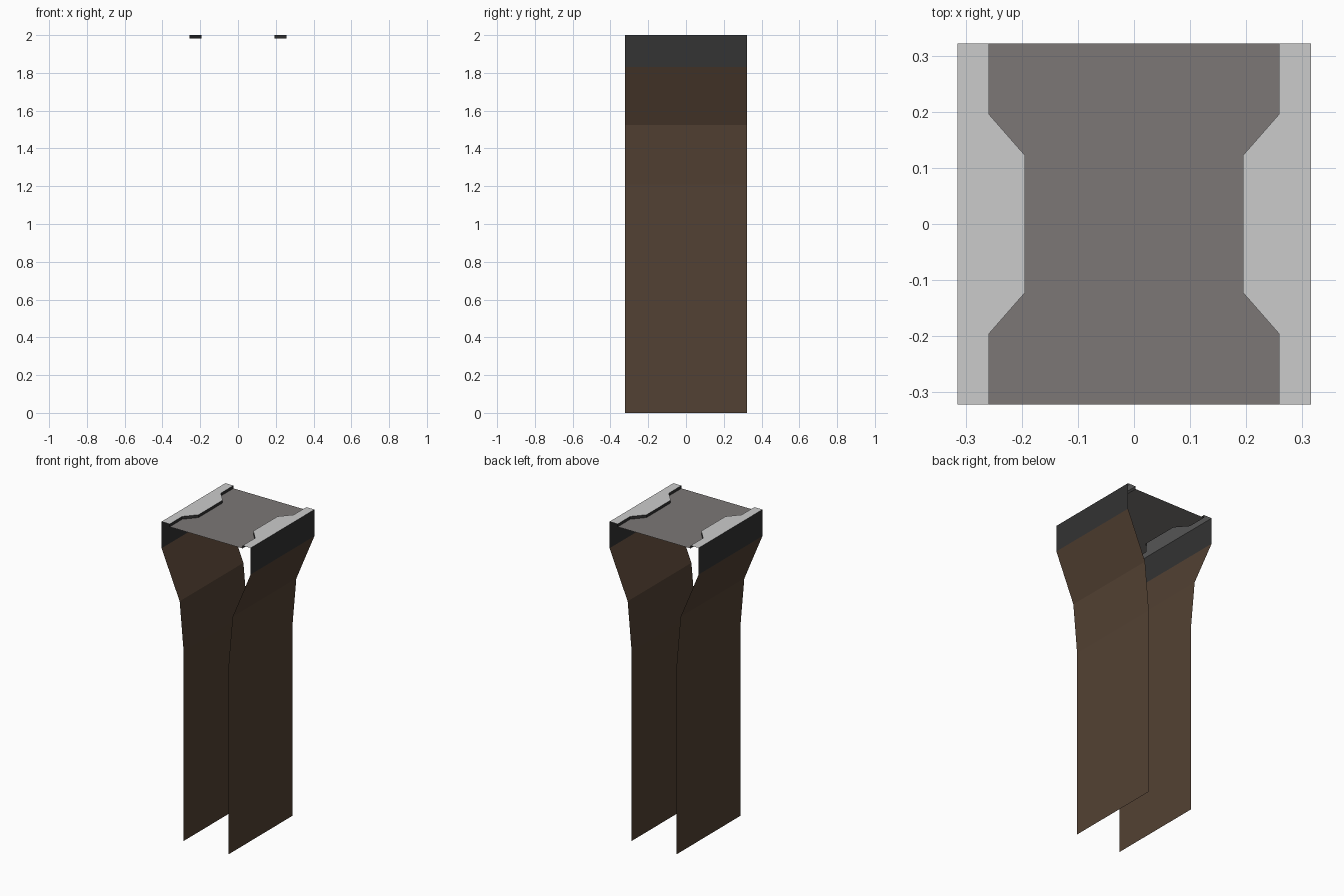
import bpy

if "Cube" in bpy.data.objects:
    bpy.data.objects.remove(bpy.data.objects["Cube"])

HALF_Y = 0.322          # half depth of the pillar
TOP, PLATE_Z = 2.0, 1.982


def material(name, rgb):
    m = bpy.data.materials.new(name)
    m.diffuse_color = (*rgb, 1)
    m.use_nodes = True
    m.node_tree.nodes["Principled BSDF"].inputs["Base Color"].default_value = m.diffuse_color
    return m


brown = material("dark_brown", (0.086, 0.053, 0.033))
charcoal = material("charcoal", (0.033, 0.033, 0.033))
light_grey = material("light_grey", (0.60, 0.60, 0.60))
warm_grey = material("warm_grey", (0.20, 0.187, 0.183))


def build(name, verts, faces, mat):
    mesh = bpy.data.meshes.new(name)
    mesh.from_pydata(verts, [], faces)
    mesh.materials.append(mat)
    mesh.update()
    ob = bpy.data.objects.new(name, mesh)
    bpy.context.collection.objects.link(ob)
    return ob


def strip(name, lower, upper, mat):
    """Sheet of quads between two matching rows of points."""
    n = len(lower)
    return build(name, lower + upper,
                 [(i, i + 1, n + i + 1, n + i) for i in range(n - 1)], mat)


def extrude_profile(name, profile, side, mat):
    """Sweep an (x, z) profile through the full depth, facing outward."""
    a = [(side * x, -side * HALF_Y, z) for x, z in profile]
    b = [(side * x, side * HALF_Y, z) for x, z in profile]
    ob = strip(name, a, b, mat)
    ob.data.flip_normals()
    return ob


# Inner outline of the rim, front to back, as (x, y)
outline = [(0.258, -HALF_Y), (0.258, -0.195), (0.194, -0.122),
           (0.194, 0.122), (0.258, 0.195), (0.258, HALF_Y)]

for side, label in ((-1, "left"), (1, "right")):
    # flaring side sheet and upright collar band
    extrude_profile(label + "_side_sheet",
                    [(0.159, 0), (0.159, 1.21), (0.187, 1.525), (0.315, 1.83)],
                    side, brown)
    extrude_profile(label + "_collar_band", [(0.315, 1.83), (0.315, TOP)],
                    side, charcoal)

    # notched ledge on top, with its short inner wall
    inner = [(side * x, y, TOP) for x, y in outline]
    outer = [(side * 0.315, y, TOP) for x, y in outline]
    base = [(x, y, PLATE_Z) for x, y, z in inner]
    ledge = strip(label + "_top_ledge", inner, outer, light_grey)
    wall = strip(label + "_ledge_wall", base, inner, charcoal)
    if side > 0:
        ledge.data.flip_normals()
        wall.data.flip_normals()
    if ledge.data.polygons[0].normal.z < 0:
        ledge.data.flip_normals()
    if wall.data.polygons[0].normal.x * side > 0:
        wall.data.flip_normals()

# recessed plate between the ledges
plate = strip("top_plate", [(-x, y, PLATE_Z) for x, y in outline],
              [(x, y, PLATE_Z) for x, y in outline], warm_grey)
if plate.data.polygons[0].normal.z < 0:
    plate.data.flip_normals()

# make sure side sheets and bands face outward
for ob in bpy.context.collection.objects:
    if "sheet" in ob.name or "band" in ob.name:
        p = ob.data.polygons[0]
        if p.normal.x * p.center.x < 0:
            ob.data.flip_normals()
